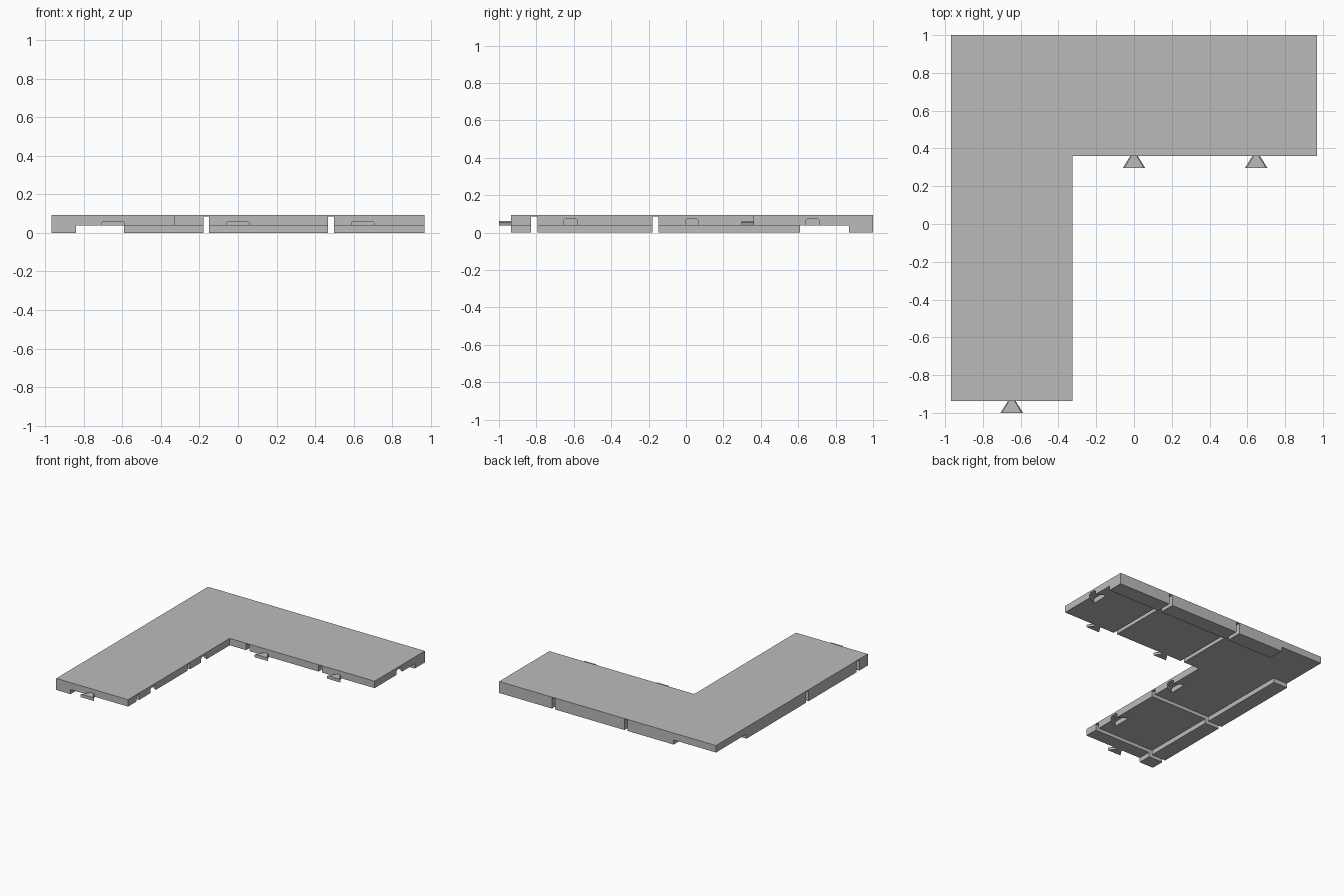
import bpy
import bmesh
from mathutils import Matrix

if "Cube" in bpy.data.objects:
    bpy.data.objects.remove(bpy.data.objects["Cube"], do_unlink=True)

grey = bpy.data.materials.new("plain grey")
grey.use_nodes = True
GREY = (0.5, 0.5, 0.5, 1)
grey.diffuse_color = GREY
grey.node_tree.nodes["Principled BSDF"].inputs["Base Color"].default_value = GREY

TOP, FLOOR = 0.093, 0.037
LEFT, RIGHT, INNER_X = -0.968, 0.968, -0.326
FRONT, BACK, INNER_Y = -0.936, 1.0, 0.36
FAR = 1.1


def loft(name, rings, matrix=Matrix()):
    """Closed solid through a stack of (outline, height) rings."""
    bm = bmesh.new()
    loops = [[bm.verts.new((x, y, z)) for x, y in outline] for outline, z in rings]
    n = len(loops[0])
    bm.faces.new(loops[0][::-1])
    bm.faces.new(loops[-1])
    for low, high in zip(loops, loops[1:]):
        for i in range(n):
            j = (i + 1) % n
            bm.faces.new((low[i], low[j], high[j], high[i]))
    bm.transform(matrix)
    bmesh.ops.recalc_face_normals(bm, faces=bm.faces)
    mesh = bpy.data.meshes.new(name)
    bm.to_mesh(mesh)
    bm.free()
    mesh.materials.append(grey)
    obj = bpy.data.objects.new(name, mesh)
    bpy.context.collection.objects.link(obj)
    return obj


def prism(name, outline, z0, z1):
    return loft(name, [(outline, z0), (outline, z1)])


def box(name, x0, x1, y0, y1, z0, z1):
    return prism(name, [(x0, y0), (x1, y0), (x1, y1), (x0, y1)], z0, z1)


def dovetail(neck, tip, depth, start=0.0):
    """Outline that widens along -y, with a straight mouth if start is above 0."""
    side = [(neck, 0), (tip, -depth)]
    if start:
        side.insert(0, (neck, start))
    return [(-x, y) for x, y in side] + side[::-1]


# L-shaped slab
slab = prism("corner_slab", [(LEFT, FRONT), (INNER_X, FRONT), (INNER_X, INNER_Y),
                             (RIGHT, INNER_Y), (RIGHT, BACK), (LEFT, BACK)], 0, TOP)

# Underside recess leaving a lip on the two outer edges, open at the corner
cutters = [prism("recess_cutter", [(-0.84, -FAR), (FAR, -FAR), (FAR, 0.872),
                                   (-0.59, 0.872), (-0.59, FAR), (-FAR, FAR),
                                   (-FAR, 0.61), (-0.84, 0.61)], -0.05, FLOOR)]

# Deep grooves across both arms
for c in (-0.165, 0.483):
    cutters.append(box("groove_cutter", c - 0.015, c + 0.015, 0.3, FAR, -0.05, 0.086))
for c in (-0.812, -0.163):
    cutters.append(box("groove_cutter", -FAR, -0.3, c - 0.017, c + 0.017, -0.05, 0.086))

# Dovetail sockets in the faces pointing to +x
wide = dovetail(0.034, 0.075, 0.075, 0.03)
narrow = dovetail(0.024, 0.065, 0.075, 0.03)
turn = Matrix.Rotation(-1.5707963, 4, "Z")
for x, y in ((INNER_X, -0.617), (INNER_X, 0.03), (RIGHT, 0.676)):
    place = Matrix.Translation((x, y, 0)) @ turn
    cutters.append(loft("socket_cutter", [(wide, 0.01), (wide, 0.066), (narrow, 0.076)], place))

for cutter in cutters:
    cutter.hide_render = True
    cut = slab.modifiers.new("cut", "BOOLEAN")
    cut.operation = "DIFFERENCE"
    cut.solver = "EXACT"
    cut.object = cutter

# Bake the cuts and drop the cutters
bpy.context.view_layer.update()
depsgraph = bpy.context.evaluated_depsgraph_get()
slab_mesh = bpy.data.meshes.new_from_object(slab.evaluated_get(depsgraph))
slab.modifiers.clear()
slab.data = slab_mesh
for cutter in cutters:
    bpy.data.objects.remove(cutter, do_unlink=True)

# Dovetail tabs on the faces pointing to the front
base = dovetail(0.02, 0.06, 0.064)
crown = dovetail(0.014, 0.052, 0.064)
for name, x, y in (("front_tab", -0.647, FRONT), ("middle_tab", 0, INNER_Y),
                   ("side_tab", 0.647, INNER_Y)):
    loft(name, [(base, FLOOR), (base, 0.054), (crown, 0.062)],
         Matrix.Translation((x, y, 0)))
